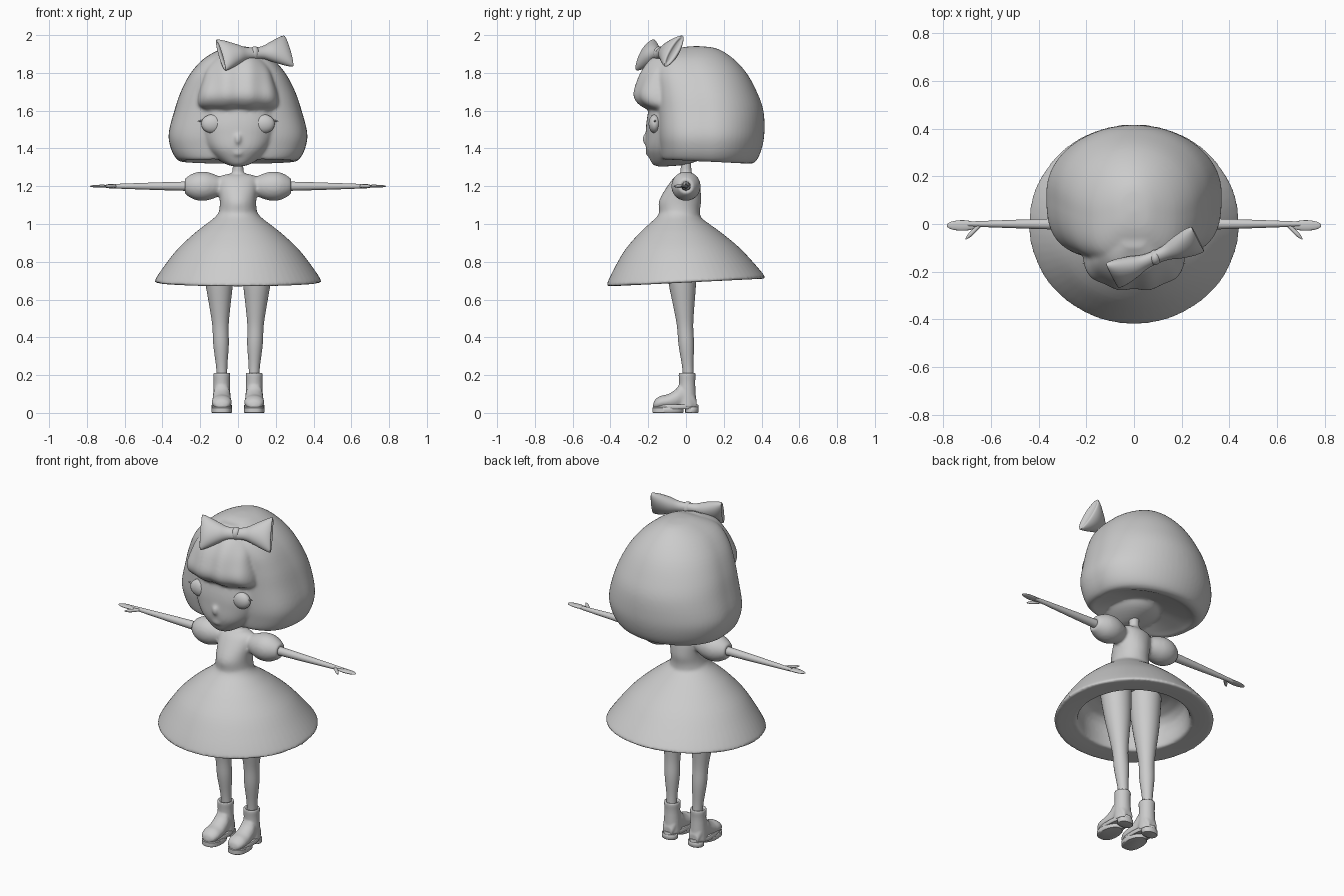
import bpy, bmesh, math
from mathutils import Matrix, Vector

cube = bpy.data.objects.get("Cube")
if cube:
    bpy.data.objects.remove(cube)

clay = bpy.data.materials.new("clay_grey")
clay.use_nodes = True
clay.diffuse_color = (.6, .6, .6, 1)
clay.node_tree.nodes["Principled BSDF"].inputs["Base Color"].default_value = clay.diffuse_color

X, Y, Z = Matrix.Identity(3)


def frame(across, depth, along, origin=(0, 0, 0)):
    """Matrix taking local width, depth and loft direction to world directions."""
    matrix = Matrix((across, depth, along)).transposed().to_4x4()
    matrix.translation = origin
    return matrix


def catmull(points, i, u):
    """Point at fraction u of the smooth span that starts at index i."""
    last = len(points) - 1
    near = [points[max(0, min(last, i + k))] for k in (-1, 0, 1, 2)]
    return [b + u / 2 * (c - a + u * (2 * a - 5 * b + 4 * c - d + u * (3 * b - a - 3 * c + d)))
            for a, b, c, d in zip(*near)]


def rounded(value, power):
    return math.copysign(abs(value) ** (2 / power), value)


def loft(name, rings, axis=Matrix(), square=2, segments=48, steps=4, mirror=False, deform=None):
    """Smooth skin through rings (position, half width, front, back), squarer at the front."""
    dense = [catmull(rings, i, k / steps) for i in range(len(rings) - 1) for k in range(steps)]
    dense.append(rings[-1])
    bm = bmesh.new()
    loops = []
    for position, width, front, back in dense:
        loop = []
        for k in range(segments):
            angle = math.tau * k / segments
            power = square if math.sin(angle) < 0 else 2
            middle, reach = (front + back) / 2, (back - front) / 2
            point = axis @ Vector((width * rounded(math.cos(angle), power),
                                   middle + reach * rounded(math.sin(angle), power), position))
            if deform:
                deform(point)
            loop.append(bm.verts.new(point))
        loops.append(loop)
    for low, high in zip(loops, loops[1:]):
        for k in range(segments):
            bm.faces.new((low[k - 1], low[k], high[k], high[k - 1]))
    bm.faces.new(loops[0])
    bm.faces.new(loops[-1])
    bmesh.ops.remove_doubles(bm, verts=bm.verts, dist=.0001)
    bmesh.ops.recalc_face_normals(bm, faces=bm.faces)
    mesh = bpy.data.meshes.new(name)
    bm.to_mesh(mesh)
    bm.free()
    mesh.materials.append(clay)
    part = bpy.data.objects.new(name, mesh)
    bpy.context.collection.objects.link(part)
    if mirror:
        part.modifiers.new("mirror", 'MIRROR')
    bpy.ops.object.select_all(action='DESELECT')
    bpy.context.view_layer.objects.active = part
    part.select_set(True)
    bpy.ops.object.shade_smooth_by_angle(angle=math.radians(45))
    return part


def tube(name, points, axis=Matrix(), **options):
    """Round loft through points (position, radius)."""
    return loft(name, [(t, r, -r, r) for t, r in points], axis, **options)


def ball(name, centre, radii, mirror=False):
    """Ellipsoid sliced into rings."""
    width, depth, height = radii
    rings = []
    for k in range(13):
        angle = math.pi * k / 12
        s = math.sin(angle)
        rings.append((-height * math.cos(angle), width * s, -depth * s, depth * s))
    return loft(name, rings, Matrix.Translation(centre), steps=1, mirror=mirror)


def fuse(name, parts, voxel, softness):
    """Melt overlapping parts into one soft skin."""
    bpy.ops.object.select_all(action='DESELECT')
    for part in parts:
        part.select_set(True)
    bpy.context.view_layer.objects.active = parts[0]
    bpy.ops.object.convert(target='MESH')
    bpy.ops.object.join()
    whole = bpy.context.view_layer.objects.active
    whole.name = name
    remesh = whole.modifiers.new("skin", 'REMESH')
    remesh.mode = 'VOXEL'
    remesh.voxel_size = voxel
    remesh.use_smooth_shade = True
    smooth = whole.modifiers.new("soften", 'SMOOTH')
    smooth.iterations = softness


# Bobbed hair with a hollow underside, lower at the back
def hair_tilt(p):
    p.z -= .4 * (p.y - .2) * max(0, 1.45 - p.z)


hair = loft("hair", [
    (1.4, .03, 0, .1), (1.34, .25, -.09, .29), (1.325, .29, -.12, .33),
    (1.34, .325, -.13, .37), (1.4, .356, -.14, .4), (1.48, .367, -.15, .415),
    (1.6, .337, -.155, .41), (1.7, .303, -.16, .375), (1.8, .25, -.165, .32),
    (1.88, .175, -.14, .245), (1.93, .08, -.04, .16), (1.942, .01, .05, .06)],
    square=3.2, segments=64, deform=hair_tilt)


# Fringe with soft strands
def strands(p):
    if p.y < -.1:
        p.y += .005 * math.cos(p.x * 50)


fringe = loft("fringe", [
    (1.59, .17, -.17, 0), (1.63, .21, -.245, 0), (1.68, .21, -.277, 0), (1.75, .19, -.262, 0),
    (1.82, .165, -.23, 0), (1.88, .12, -.18, 0), (1.92, .05, -.1, 0)],
    square=2.3, segments=96, deform=strands)

# Face, softly joined to the hair
face = loft("face", [
    (1.305, .02, -.15, -.1), (1.315, .06, -.175, 0), (1.35, .12, -.195, .1),
    (1.4, .17, -.212, .15), (1.47, .21, -.213, .2), (1.55, .225, -.208, .2),
    (1.7, .2, -.18, .2)], square=2.4)
nose = ball("nose", (0, -.21, 1.45), (.018, .022, .03))
lips = ball("lips", (0, -.203, 1.375), (.025, .012, .014))
fuse("head", [hair, fringe, face, nose, lips], .009, 7)
ball("eyes", (.135, -.165, 1.53), (.06, .033, .05), mirror=True)
tube("eyelashes", [(0, .006), (.03, .005), (.05, .001)],
     frame(Y, Z, X, (.165, -.165, 1.545)), segments=16, mirror=True)

# Hair bow, leaning back on the fringe
along = Vector((.34, .145, .02)).normalized()
up = Vector((0, .58, .82))
up = (up - along * up.dot(along)).normalized()
bow_frame = frame(up, along.cross(up), along, (.088, -.14, 1.905))
wing = [(.05, .036, .03), (.1, .058, .042), (.16, .086, .042), (.195, .096, .026), (.19, .07, .01)]
wings = [(-t, w, d) for t, w, d in reversed(wing)] + [(0, .032, .026)] + wing
loft("bow", [(t, w, -d, d) for t, w, d in wings], bow_frame)
ball("bow_knot", bow_frame.translation, (.026, .032, .036))

# Neck and bodice
neck = tube("neck", [(1.23, .045), (1.26, .03), (1.43, .029)])
bodice = loft("bodice", [
    (1.267, .03, -.02, .03), (1.255, .09, -.05, .045), (1.22, .107, -.085, .07),
    (1.13, .097, -.14, .081), (1.07, .1, -.143, .074), (1, .12, -.14, .08)])


# Flared skirt with a hollow underside, hem dipping at the front
def hem_tilt(p):
    p.y = .95 * p.y - .12 * (p.z - .7)
    p.z += .16 * p.y * max(0, 1 - p.z)


skirt = tube("skirt", [
    (1.08, .09), (1.04, .118), (1, .168), (.95, .232), (.87, .318), (.78, .389), (.705, .439),
    (.692, .437), (.69, .42), (.695, .34), (.71, .31), (.85, .27), (.92, .01)],
    segments=64, deform=hem_tilt)

# Puffed sleeves, arms and flat hands with thumbs
arm_frame = frame(Y, Z, X, (0, 0, 1.2))
sleeves = tube("sleeves", [(.07, .035), (.1, .052), (.135, .067), (.175, .077), (.22, .074),
                           (.26, .056), (.285, .034), (.27, .02)], arm_frame, mirror=True)
fuse("dress", [bodice, skirt, neck, sleeves], .009, 5)
tube("arms", [(.25, .025), (.4, .021), (.6, .014), (.7, .01)], arm_frame, mirror=True)
ball("hands", (.72, -.006, 1.2), (.065, .022, .008), mirror=True)
tube("thumbs", [(0, .008), (.05, .009), (.08, .002)],
     frame((X + Y).normalized(), Z, (X - Y).normalized(), (.65, -.008, 1.2)), mirror=True)


# Legs, leaning in and back towards the ankle
def leg_lean(p):
    p.x += .03 * (p.z - .2)
    p.y += .012 - .065 * (p.z - .2)


tube("legs", [(.9, .09), (.7, .074), (.56, .055), (.46, .043), (.36, .041), (.25, .03), (.18, .028)],
     Matrix.Translation((.085, 0, 0)), mirror=True, deform=leg_lean)

# Ankle boots: shaft and foot in one, then sole and heel
boot = Matrix.Translation((.086, .006, 0))
shafts = tube("boot_shafts", [(.2, .028), (.214, .041), (.2, .045), (.15, .043), (.03, .05)],
              boot, mirror=True)
feet = loft("boot_feet", [
    (-.18, .01, .03, .045), (-.17, .037, .02, .07), (-.14, .052, .02, .09), (-.1, .052, .02, .1),
    (-.06, .048, .02, .125), (-.03, .045, .02, .16), (.02, .042, .02, .14), (.05, .03, .02, .07)],
    frame(X, Z, Y, boot.translation), mirror=True)
fuse("boots", [shafts, feet], .006, 3)


def slab(name, low, high, radius, front, back):
    """Flat plate with a softened edge."""
    bevel = .003
    inner = (radius - bevel, front + bevel, back - bevel)
    outer = (radius, front, back)
    loft(name, [(low, *inner), (low + bevel, *outer), (high - bevel, *outer), (high, *inner)],
         boot, square=2.6, steps=1, mirror=True)


slab("boot_welts", .02, .044, .053, -.18, .06)
slab("boot_soles", 0, .03, .054, -.184, -.02)
slab("boot_heels", 0, .03, .046, -.01, .06)
